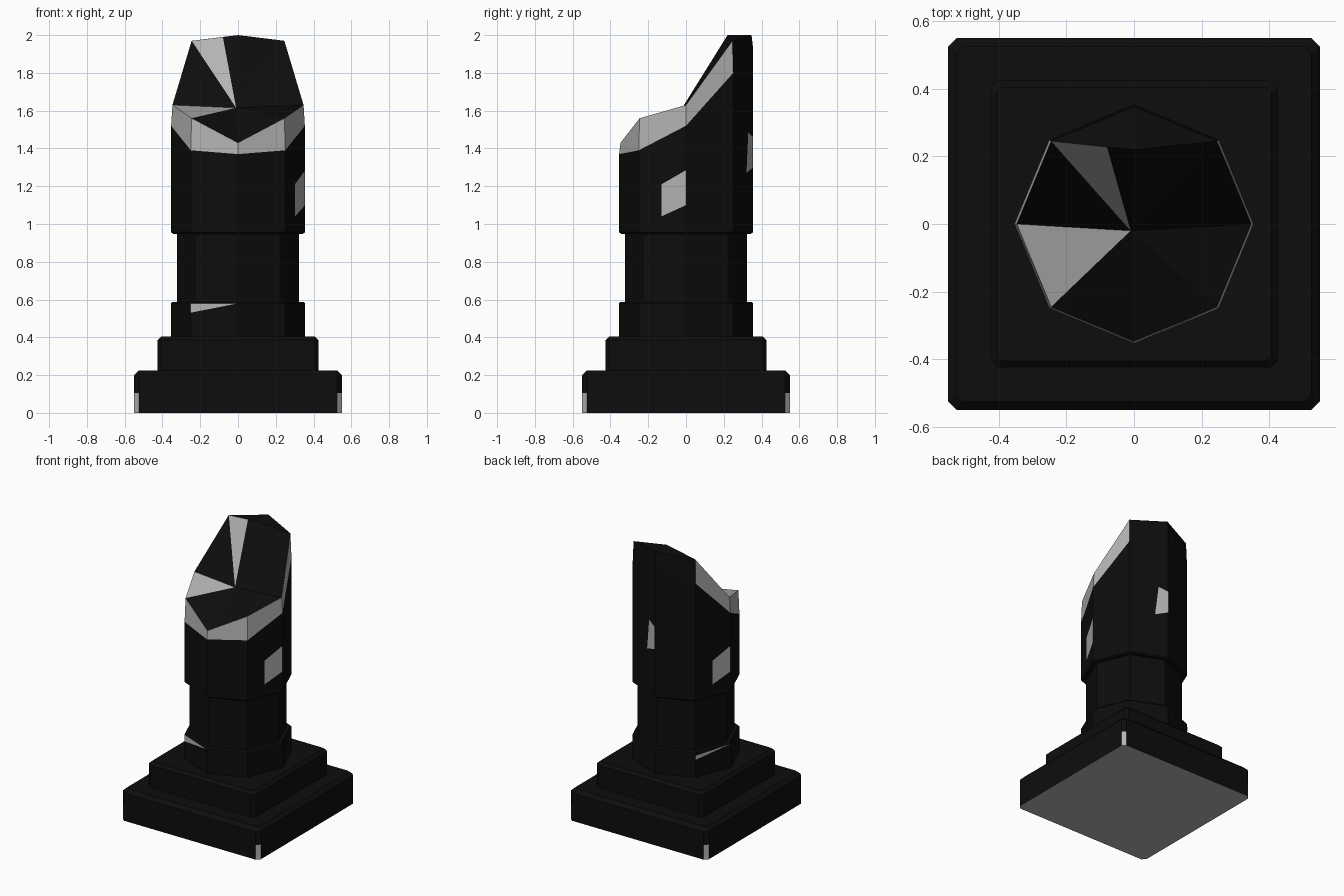
import bpy, bmesh, math

if "Cube" in bpy.data.objects:
    bpy.data.objects.remove(bpy.data.objects["Cube"])


def material(name, v):
    m = bpy.data.materials.new(name)
    m.diffuse_color = (v, v, v, 1)
    m.use_nodes = True
    m.node_tree.nodes["Principled BSDF"].inputs["Base Color"].default_value = m.diffuse_color
    return m


MATS = [material("black_stone", 0.004), material("pale_stone", 0.45)]


def make(name, verts, faces, pale=(), closed=True):
    me = bpy.data.meshes.new(name)
    me.from_pydata(verts, [], faces)
    for m in MATS:
        me.materials.append(m)
    for p in me.polygons:
        p.material_index = int(p.index in pale)
    if closed:
        bm = bmesh.new()
        bm.from_mesh(me)
        bmesh.ops.recalc_face_normals(bm, faces=bm.faces)
        bm.to_mesh(me)
        bm.free()
    ob = bpy.data.objects.new(name, me)
    bpy.context.collection.objects.link(ob)
    return ob


def octagon(r, z):
    """Ring of 8 points starting at +x; z is one height or a list of 8."""
    zs = z if isinstance(z, list) else [z] * 8
    return [(r * math.cos(i * math.pi / 4), r * math.sin(i * math.pi / 4), zs[i]) for i in range(8)]


def square(h, c, z):
    """Square of half width h with corners cut by c."""
    a = h - c
    return [(h, -a, z), (h, a, z), (a, h, z), (-a, h, z), (-h, a, z), (-h, -a, z), (-a, -h, z), (a, -h, z)]


def walls(rings):
    faces = []
    for k in range(len(rings) - 1):
        for i in range(8):
            j = (i + 1) % 8
            faces.append((k * 8 + i, k * 8 + j, k * 8 + 8 + j, k * 8 + 8 + i))
    return faces


def loft(name, rings, pale=()):
    n = len(rings) * 8
    faces = [tuple(range(7, -1, -1))] + walls(rings) + [tuple(range(n - 8, n))]
    return make(name, sum(rings, []), faces, pale)


# stepped square base, with pale underside and pale lower corners
loft("base_slab", [square(0.55, 0.025, 0), square(0.55, 0.025, 0.105), square(0.55, 0.025, 0.2),
                   square(0.525, 0.02, 0.225)], pale=(0, 2, 4, 6, 8))
loft("base_step", [square(0.425, 0.02, 0.22), square(0.425, 0.02, 0.385), square(0.405, 0.015, 0.405)])

# lower collar and recessed shaft
loft("lower_collar", [octagon(0.354, 0.4), octagon(0.354, 0.58), octagon(0.346, 0.588)])
loft("shaft", [octagon(0.322, 0.58), octagon(0.322, 0.955)])

# upper drum with pale rim band and broken, faceted top
band = [1.52, 1.80, 1.94, 1.80, 1.52, 1.39, 1.37, 1.39]
rim = [1.63, 1.97, 2.0, 1.97, 1.63, 1.56, 1.43, 1.56]
rings = [octagon(0.344, 0.948), octagon(0.354, 0.956), octagon(0.354, band), octagon(0.347, rim)]
verts = sum(rings, []) + [(-0.01, -0.02, 1.615), (0, 0.22, 2.0), (-0.08, 0.228, 1.99)]
faces = [tuple(range(7, -1, -1))] + walls(rings)
r, c, p, q = 24, 32, 33, 34
top = [(r + 3, r + 4, c), (r + 4, r + 5, c), (r + 5, r + 6, c), (r + 6, r + 7, c), (r + 7, r, c),
       (r, r + 1, c), (r + 1, p, c), (p, q, c), (q, r + 3, c),
       (r + 1, r + 2, p), (r + 2, q, p), (r + 2, r + 3, q)]
pale = set(range(17, 25)) - {18, 19}
pale |= {len(faces) + 1, len(faces) + 8}
make("broken_drum", verts, faces + top, pale)


# pale worn chips lying just over the drum and collar faces
def chip(name, start, quad, radius=0.3555):
    """quad holds (fraction along the face, height) counter-clockwise from outside."""
    a, b = (octagon(radius, 0)[(start + k) % 8] for k in (0, 1))
    pts = [(a[0] + (b[0] - a[0]) * t, a[1] + (b[1] - a[1]) * t, z) for t, z in quad]
    make(name, pts, [tuple(range(len(pts)))], pale=(0,), closed=False)


chip("right_chip", 7, [(0.48, 1.04), (1, 1.10), (1, 1.285), (0.48, 1.21)])
chip("left_chip", 3, [(0.48, 1.04), (1, 1.10), (1, 1.285), (0.48, 1.21)])
chip("back_chip", 1, [(0.66, 1.27), (1, 1.30), (1, 1.46), (0.75, 1.485)])
chip("collar_front_chip", 5, [(0, 0.53), (0.96, 0.578), (0, 0.578)])
chip("collar_back_chip", 3, [(0, 0.53), (1, 0.578), (0, 0.56)])
